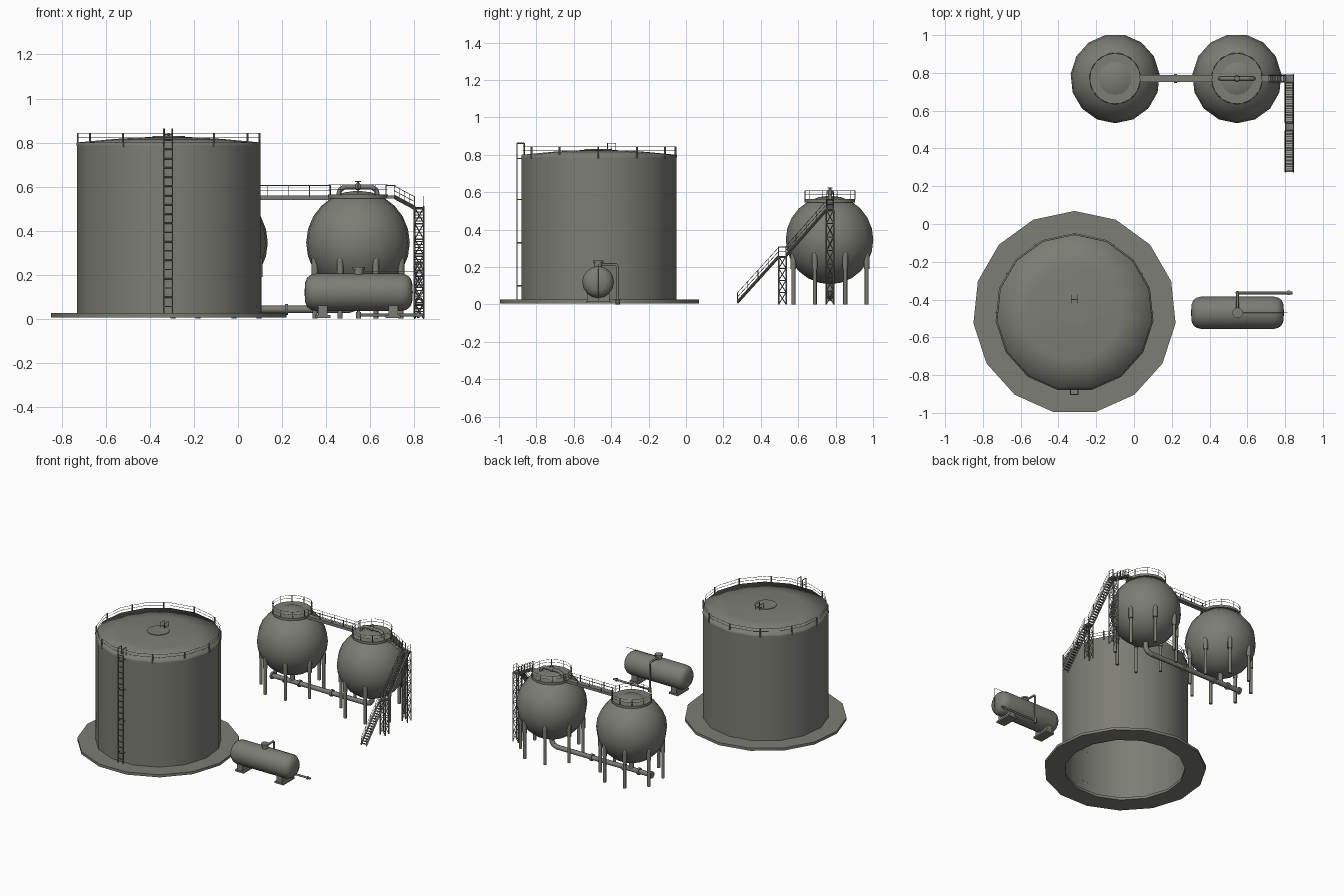
import bpy, bmesh, math
from mathutils import Vector, Matrix

if "Cube" in bpy.data.objects:
    bpy.data.objects.remove(bpy.data.objects["Cube"])

gray = bpy.data.materials.new("weathered_gray")
gray.diffuse_color = (0.205, 0.205, 0.18, 1)
gray.use_nodes = True
gray.node_tree.nodes["Principled BSDF"].inputs["Base Color"].default_value = gray.diffuse_color


def finish(bm, name, limit=0.8):
    bmesh.ops.recalc_face_normals(bm, faces=bm.faces[:])
    for f in bm.faces:
        f.smooth = True
    for e in bm.edges:
        if len(e.link_faces) == 2 and e.calc_face_angle(0) > limit:
            e.smooth = False
    me = bpy.data.meshes.new(name)
    bm.to_mesh(me)
    bm.free()
    me.materials.append(gray)
    ob = bpy.data.objects.new(name, me)
    bpy.context.collection.objects.link(ob)
    return ob


def lathe(bm, profile, n, mat=Matrix(), phase=90, closed=False):
    """Revolve (radius, height) points about local z."""
    rings = []
    for r, z in profile:
        if r < 1e-6:
            rings.append([bm.verts.new(mat @ Vector((0, 0, z)))] * n)
        else:
            angs = [math.radians(phase + 360 * k / n) for k in range(n)]
            rings.append([bm.verts.new(mat @ Vector((r * math.cos(a), r * math.sin(a), z))) for a in angs])
    pairs = list(zip(rings, rings[1:])) + ([(rings[-1], rings[0])] if closed else [])
    for a, b in pairs:
        for k in range(n):
            j = (k + 1) % n
            vs = list(dict.fromkeys([a[k], a[j], b[j], b[k]]))
            bm.faces.new(vs)


def rod(bm, p, q, r, n=6, r2=None):
    p, q = Vector(p), Vector(q)
    d = q - p
    m = Matrix.Translation((p + q) / 2) @ d.to_track_quat('Z', 'Y').to_matrix().to_4x4()
    bmesh.ops.create_cone(bm, cap_ends=True, segments=n, radius1=r, radius2=r if r2 is None else r2,
                          depth=d.length, matrix=m)


def pipe(bm, pts, r, n=6):
    for p, q in zip(pts, pts[1:]):
        rod(bm, p, q, r, n)
    if r > 0.004:
        for p in pts[1:-1]:
            ball(bm, p, r)


def ball(bm, p, r):
    bmesh.ops.create_uvsphere(bm, u_segments=10, v_segments=6, radius=r, matrix=Matrix.Translation(p))


def box(bm, x0, x1, y0, y1, z0, z1):
    m = Matrix.Translation(((x0 + x1) / 2, (y0 + y1) / 2, (z0 + z1) / 2)) @ Matrix.Diagonal((x1 - x0, y1 - y0, z1 - z0, 1))
    bmesh.ops.create_cube(bm, size=1, matrix=m)


def ring(bm, c, r, z, t, n=15):
    pts = [(c[0] + r * math.cos(math.radians(90 + 360 * k / n)),
            c[1] + r * math.sin(math.radians(90 + 360 * k / n)), z) for k in range(n + 1)]
    for p, q in zip(pts, pts[1:]):
        rod(bm, p, q, t, 4)


def at(c, z=0):
    return Matrix.Translation((c[0], c[1], z))


# Large storage tank: foundation ring, open-bottomed wall, shallow roof
T = (-0.315, -0.469)
bm = bmesh.new()
lathe(bm, [(0.538, 0.006), (0.538, 0.025), (0.40, 0.025), (0.40, 0.006)], 15, at(T), closed=True)
finish(bm, "tank_foundation_ring")
bm = bmesh.new()
lathe(bm, [(0.419, 0.008), (0.419, 0.795)], 15, at(T))
finish(bm, "tank_wall")
bm = bmesh.new()
lathe(bm, [(0.42, 0.785), (0.42, 0.80), (0.25, 0.816), (0.074, 0.826), (0, 0.828)], 15, at(T))
finish(bm, "tank_roof", 3)
bm = bmesh.new()
lathe(bm, [(0.074, 0.82), (0.074, 0.83), (0, 0.83)], 15, at(T))
finish(bm, "tank_roof_cap")

# Roof railing and hand hoops near the centre
bm = bmesh.new()
for z in (0.822, 0.842):
    ring(bm, T, 0.412, z, 0.0015)
for k in range(12):
    if k != 9:
        a = math.radians(30 * k)
        x, y = T[0] + 0.413 * math.cos(a), T[1] + 0.413 * math.sin(a)
        rod(bm, (x, y, 0.78), (x, y, 0.844), 0.005)
for x in (-0.333, -0.300):
    pipe(bm, [(x, -0.42, 0.82), (x, -0.42, 0.862), (x, -0.375, 0.862), (x, -0.375, 0.82)], 0.002)
rod(bm, (-0.333, -0.40, 0.835), (-0.30, -0.40, 0.835), 0.003)
finish(bm, "tank_roof_railing")

# Tank ladder
bm = bmesh.new()
for x in (-0.337, -0.297):
    pipe(bm, [(x, -0.903, 0.025), (x, -0.903, 0.862), (x, -0.865, 0.862), (x, -0.865, 0.80)], 0.003)
    for z in (0.1, 0.33, 0.56, 0.78):
        rod(bm, (x, -0.903, z), (x, -0.875, z), 0.003)
for k in range(19):
    z = 0.055 + 0.042 * k
    rod(bm, (-0.337, -0.903, z), (-0.297, -0.903, z), 0.003)
finish(bm, "tank_ladder")

# Two spherical vessels with legs, top platforms and railings
R, ZC, Y = 0.2366, 0.345, 0.77
SX = (-0.10, 0.545)
for i, cx in enumerate(SX):
    tag = ("left", "right")[i]
    c = (cx, Y)
    bm = bmesh.new()
    prof = [(R * math.sin(math.pi * k / 12), ZC - R * math.cos(math.pi * k / 12)) for k in range(13)]
    prof[0], prof[-1] = (0, ZC - R), (0, ZC + R)
    lathe(bm, prof, 15, at(c), 270)
    finish(bm, tag + "_sphere_vessel")
    bm = bmesh.new()
    for k in range(8):
        a = math.radians(22.5 + 45 * k)
        x, y = cx + 0.212 * math.cos(a), Y + 0.212 * math.sin(a)
        rod(bm, (x, y, 0), (x, y, 0.25), 0.011, 8)
        rod(bm, (x, y, 0.19), (x, y, 0.265), 0.015, 8)
        rod(bm, (x, y, 0.265), (x, y, 0.30), 0.015, 8, 0.006)
    finish(bm, tag + "_sphere_legs")
    bm = bmesh.new()
    lathe(bm, [(0, 0.546), (0.137, 0.546), (0.137, 0.563), (0, 0.563)], 15, at(c), 270)
    finish(bm, tag + "_sphere_platform")
    bm = bmesh.new()
    for z in (0.588, 0.608):
        ring(bm, c, 0.134, z, 0.0013)
    for k in range(10):
        a = math.radians(18 + 36 * k)
        x, y = cx + 0.134 * math.cos(a), Y + 0.134 * math.sin(a)
        rod(bm, (x, y, 0.56), (x, y, 0.61), 0.002)
    finish(bm, tag + "_platform_railing")

# Arched pipe and valve on top of the right sphere
bm = bmesh.new()
pipe(bm, [(0.455, Y, 0.555), (0.463, Y, 0.585), (0.485, Y, 0.599), (0.605, Y, 0.599),
          (0.627, Y, 0.585), (0.635, Y, 0.555)], 0.011, 8)
ball(bm, (0.545, Y, 0.60), 0.017)
rod(bm, (0.545, Y, 0.60), (0.545, Y, 0.622), 0.004)
rod(bm, (0.545, Y, 0.620), (0.545, Y, 0.625), 0.014, 8)
finish(bm, "top_pipe_and_valve")

# Product pipe below the spheres
bm = bmesh.new()
pipe(bm, [(0.545, Y, 0.125), (0.545, Y, 0.075), (0.53, Y, 0.052), (0.50, Y, 0.042), (-0.26, Y, 0.042)], 0.017, 8)
rod(bm, (-0.10, Y, 0.125), (-0.10, Y, 0.042), 0.017, 8)
for x in (-0.26, -0.16, -0.04, 0.22):
    rod(bm, (x - 0.007, Y, 0.042), (x + 0.007, Y, 0.042), 0.025, 10)
finish(bm, "lower_product_pipe")

# Walkway between the spheres, and its rails
bm = bmesh.new()
box(bm, 0.02, 0.43, Y - 0.017, Y + 0.017, 0.54, 0.56)
for y in (Y - 0.017, Y + 0.017):
    for z in (0.583, 0.605):
        rod(bm, (0.03, y, z), (0.42, y, z), 0.0013, 4)
    for x in (0.04, 0.135, 0.23, 0.325, 0.42):
        rod(bm, (x, y, 0.55), (x, y, 0.608), 0.002)
finish(bm, "walkway")


# Stairs: stringers, treads, handrails between two points
def stair(name, p, q, width, steps):
    bm = bmesh.new()
    p, q = Vector(p), Vector(q)
    d = q - p
    side = Vector((-d.y, d.x, 0)).normalized() * width / 2
    up = Vector((0, 0, 1))
    for s in (side, -side):
        for dz in (-0.006, 0, 0.006):
            rod(bm, p + s + up * dz, q + s + up * dz, 0.004, 4)
        for h in (0.028, 0.05):
            rod(bm, p + s + up * h, q + s + up * h, 0.0014, 4)
        for k in range(5):
            b = p + s + d * k / 4
            rod(bm, b, b + up * 0.05, 0.002)
    flat = Vector((abs(d.x), abs(d.y), 0)).normalized() * 0.005
    ext = Vector((abs(side.x), abs(side.y), 0)) + flat
    for k in range(steps):
        m = p + d * (k + 0.5) / steps
        box(bm, m.x - ext.x, m.x + ext.x, m.y - ext.y, m.y + ext.y, m.z - 0.002, m.z + 0.002)
    finish(bm, name)


stair("top_flight", (0.71, Y, 0.553), (0.80, Y, 0.505), 0.036, 7)
stair("upper_flight", (0.823, 0.75, 0.505), (0.823, 0.535, 0.262), 0.042, 18)
stair("lower_flight", (0.823, 0.495, 0.255), (0.823, 0.275, 0.012), 0.042, 18)

# Stair landings with braced towers
for name, y0, y1, zt, lev in (("upper", 0.75, 0.79, 0.505, 7), ("middle", 0.495, 0.535, 0.257, 4)):
    bm = bmesh.new()
    x0, x1 = 0.802, 0.844
    box(bm, x0, x1, y0, y1, zt - 0.01, zt)
    corners = [(x0, y0), (x1, y0), (x1, y1), (x0, y1)]
    for i, a in enumerate(corners):
        b = corners[(i + 1) % 4]
        rod(bm, (*a, 0), (*a, zt), 0.004)
        for k in range(lev):
            z0, z1 = zt * k / lev, zt * (k + 1) / lev
            p, q = (a, b) if k % 2 else (b, a)
            rod(bm, (*p, z0), (*q, z1), 0.0025, 4)
            rod(bm, (*a, z1), (*b, z1), 0.0025, 4)
        rod(bm, (*a, zt), (*a, zt + 0.05), 0.002)
    for h in (0.028, 0.05):
        rod(bm, (x1, y0, zt + h), (x1, y1, zt + h), 0.0014, 4)
    finish(bm, name + "_landing_tower")
bm = bmesh.new()
box(bm, 0.67, 0.715, Y - 0.018, Y + 0.018, 0.545, 0.56)
for y in (Y - 0.018, Y + 0.018):
    rod(bm, (0.67, y, 0.605), (0.715, y, 0.605), 0.0014, 4)
finish(bm, "stair_head_platform")

# Horizontal bullet tank
B = Matrix.Translation((0.548, -0.47, 0.12)) @ Matrix.Rotation(math.radians(90), 4, 'Y')
half = [(0.0, 0.246), (0.045, 0.243), (0.066, 0.234), (0.079, 0.218), (0.085, 0.195)]
bm = bmesh.new()
lathe(bm, half + [(r, -h) for r, h in reversed(half)], 16, B)
finish(bm, "bullet_tank")
bm = bmesh.new()
for x in (0.385, 0.705):
    box(bm, x - 0.022, x + 0.022, -0.53, -0.41, 0.012, 0.07)
    box(bm, x - 0.035, x + 0.035, -0.535, -0.405, 0.004, 0.016)
finish(bm, "bullet_tank_saddles")

# Bullet tank manhole, outlet pipe, end valve and thin earthing wire
bm = bmesh.new()
rod(bm, (0.548, -0.47, 0.19), (0.548, -0.47, 0.225), 0.022, 12)
rod(bm, (0.548, -0.47, 0.224), (0.548, -0.47, 0.235), 0.028, 12)
finish(bm, "bullet_tank_manhole")
bm = bmesh.new()
pipe(bm, [(0.548, -0.47, 0.214), (0.548, -0.375, 0.214), (0.548, -0.365, 0.204), (0.548, -0.365, 0.016),
          (0.84, -0.365, 0.016)], 0.007, 8)
rod(bm, (0.812, -0.365, 0.016), (0.824, -0.365, 0.016), 0.012, 8)
rod(bm, (0.548, -0.365, 0), (0.548, -0.365, 0.03), 0.011, 8)
pipe(bm, [(0.57, -0.47, 0.215), (0.81, -0.47, 0.215), (0.81, -0.47, 0.02)], 0.0015, 4)
finish(bm, "bullet_tank_pipework")
